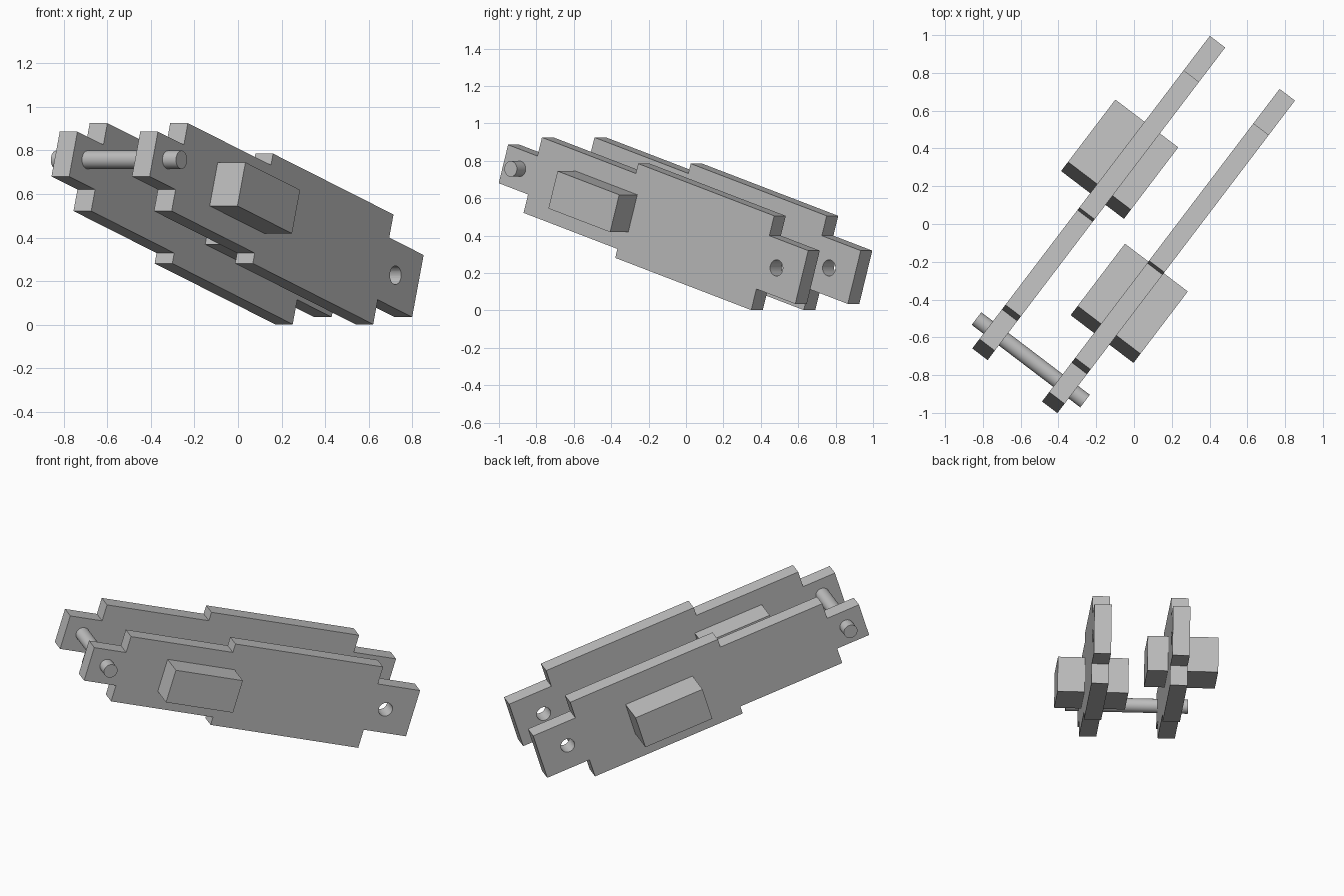
import bpy, bmesh, math
from mathutils import Matrix, Vector

cube = bpy.data.objects.get("Cube")
if cube:
    bpy.data.objects.remove(cube, do_unlink=True)

grey = bpy.data.materials.new("plain_grey")
grey.use_nodes = True
COLOUR = (0.52, 0.52, 0.52, 1)
grey.diffuse_color = COLOUR
grey.node_tree.nodes["Principled BSDF"].inputs["Base Color"].default_value = COLOUR

# Link frame: X along the link, Y up across it, Z along the pin
heading, pitch = Vector((0.605, 0.796, 0)).normalized(), math.radians(17)
side = Vector((heading.y, -heading.x, 0))
along = heading * math.cos(pitch) - Vector((0, 0, math.sin(pitch)))
up = heading * math.sin(pitch) + Vector((0, 0, math.cos(pitch)))
FRAME = Matrix((along, up, side)).transposed().to_4x4()
FRAME.translation = heading * 0.213 + Vector((0, 0, 0.45))


def finish(name, bm):
    bmesh.ops.recalc_face_normals(bm, faces=bm.faces)
    mesh = bpy.data.meshes.new(name)
    bm.to_mesh(mesh)
    bm.free()
    mesh.materials.append(grey)
    obj = bpy.data.objects.new(name, mesh)
    bpy.context.collection.objects.link(obj)
    obj.matrix_world = FRAME
    return obj


def prism(name, outline, low, high):
    bm = bmesh.new()
    face = bm.faces.new([bm.verts.new((a, b, low)) for a, b in outline])
    top = bmesh.ops.extrude_face_region(bm, geom=[face])["geom"]
    verts = [v for v in top if isinstance(v, bmesh.types.BMVert)]
    bmesh.ops.translate(bm, verts=verts, vec=(0, 0, high - low))
    return finish(name, bm)


def rod(name, a, b, radius, low, high):
    bm = bmesh.new()
    bmesh.ops.create_cone(bm, cap_ends=True, segments=32, radius1=radius,
                          radius2=radius, depth=high - low,
                          matrix=Matrix.Translation((a, b, (low + high) / 2)))
    return finish(name, bm)


def smooth(obj):
    bpy.ops.object.select_all(action="DESELECT")
    obj.select_set(True)
    bpy.context.view_layer.objects.active = obj
    bpy.ops.object.shade_smooth_by_angle(angle=math.radians(30))


# Stepped side plates, each with a pin hole at the low end
PLATE = [(-1.268, -0.147), (-1.268, 0.068), (-1.062, 0.068), (-1.062, 0.172),
         (-0.403, 0.172), (-0.403, 0.227), (0.552, 0.227), (0.552, 0.116),
         (0.825, 0.116), (0.825, -0.182), (0.552, -0.182), (0.552, -0.3),
         (-0.403, -0.3), (-0.403, -0.25), (-1.062, -0.25), (-1.062, -0.147)]
hole = rod("hole_cutter", 0.648, -0.035, 0.043, -0.5, 0.5)
hole.hide_render = True
hole.hide_viewport = True
for name, low in (("left_plate", 0.181), ("right_plate", -0.283)):
    plate = prism(name, PLATE, low, low + 0.102)
    cut = plate.modifiers.new("pin_hole", "BOOLEAN")
    cut.operation, cut.object, cut.solver = "DIFFERENCE", hole, "EXACT"
    smooth(plate)

# Blocks passing through the plates, staggered along the link
for name, start, low in (("left_block", -0.793, 0.025), ("right_block", -0.19, -0.477)):
    end = start + 0.433
    prism(name, [(start, -0.143), (end, -0.143), (end, 0.066), (start, 0.066)],
          low, low + 0.418)

# Cross pin at the high end
smooth(rod("cross_pin", -1.157, -0.033, 0.042, -0.361, 0.361))
